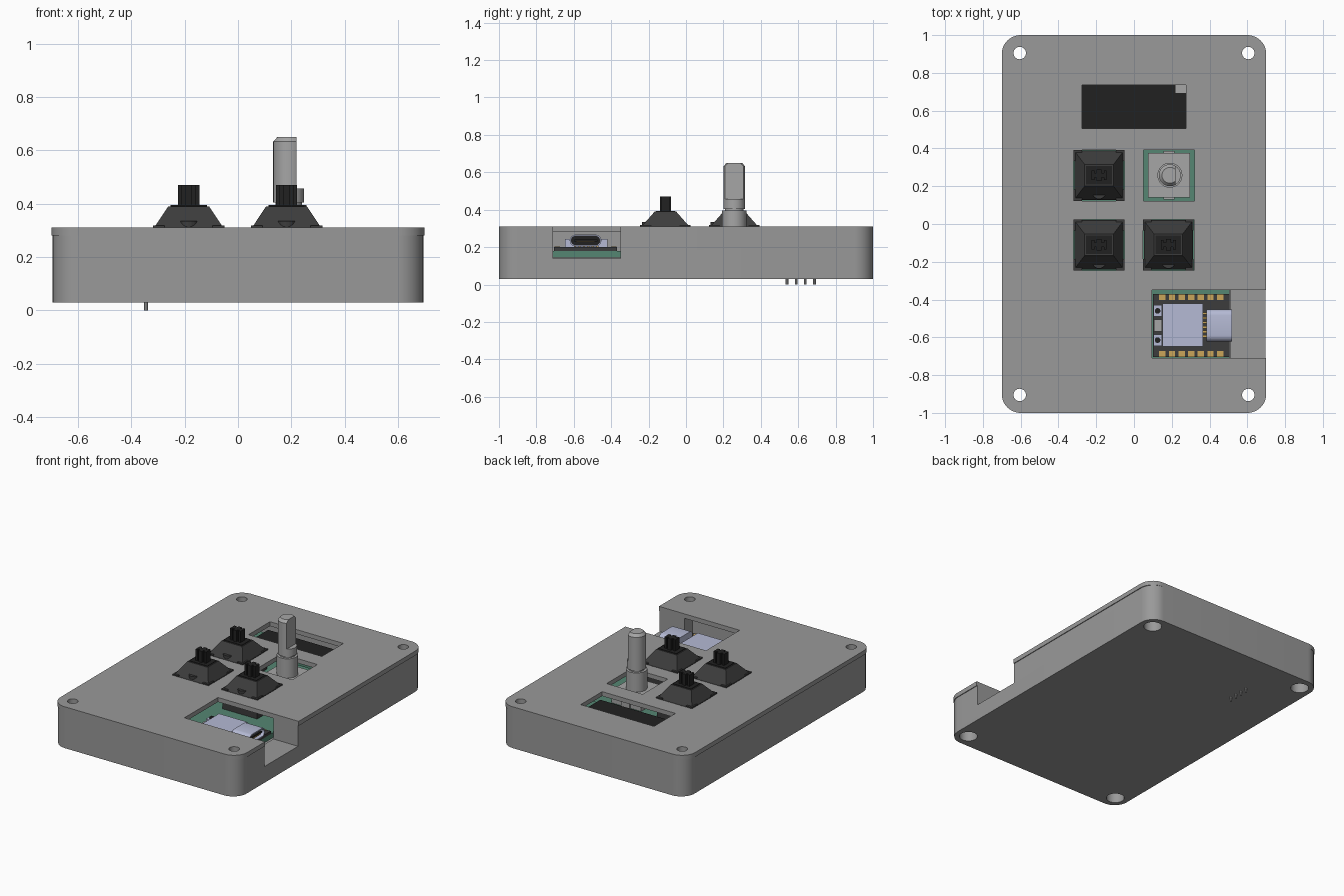
import bpy, bmesh, math
from mathutils import Matrix, Vector

if "Cube" in bpy.data.objects:
    bpy.data.objects.remove(bpy.data.objects["Cube"])


def mat(name, rgb):
    m = bpy.data.materials.new(name)
    m.diffuse_color = (*rgb, 1)
    m.use_nodes = True
    m.node_tree.nodes["Principled BSDF"].inputs["Base Color"].default_value = m.diffuse_color
    return m


GREY = mat("case grey", (0.32, 0.32, 0.32))
METAL = mat("metal grey", (0.38, 0.38, 0.38))
DARK = mat("switch charcoal", (0.045, 0.045, 0.045))
BLACK = mat("black", (0.015, 0.015, 0.015))
GREEN = mat("board green", (0.09, 0.24, 0.17))
PALE = mat("pale shield", (0.46, 0.49, 0.66))
GOLD = mat("gold", (0.60, 0.38, 0.10))


def finish(bm, name, m, smooth=False):
    bmesh.ops.recalc_face_normals(bm, faces=bm.faces[:])
    me = bpy.data.meshes.new(name)
    bm.to_mesh(me)
    bm.free()
    me.materials.append(m)
    o = bpy.data.objects.new(name, me)
    bpy.context.collection.objects.link(o)
    if smooth:
        select(o)
        bpy.ops.object.shade_smooth_by_angle(angle=math.radians(35))
    return o


def select(o):
    bpy.ops.object.select_all(action='DESELECT')
    o.select_set(True)
    bpy.context.view_layer.objects.active = o


def add_box(bm, x0, x1, y0, y1, z0, z1):
    mx = Matrix.Translation(((x0 + x1) / 2, (y0 + y1) / 2, (z0 + z1) / 2))
    bmesh.ops.create_cube(bm, size=1, matrix=mx @ Matrix.Diagonal((x1 - x0, y1 - y0, z1 - z0, 1)))


def add_cyl(bm, x, y, z0, z1, r, r2=None, n=32):
    bmesh.ops.create_cone(bm, cap_ends=True, segments=n, radius1=r, radius2=r if r2 is None else r2,
                          depth=z1 - z0, matrix=Matrix.Translation((x, y, (z0 + z1) / 2)))


def add_loft(bm, x, y, sections):
    """Stack of centred rectangles: (half x, half y, z)."""
    rings = [[bm.verts.new((x + sx * hx, y + sy * hy, z)) for sx, sy in ((-1, -1), (1, -1), (1, 1), (-1, 1))]
             for hx, hy, z in sections]
    bm.faces.new(rings[0])
    bm.faces.new(rings[-1])
    for a, b in zip(rings, rings[1:]):
        for i in range(4):
            bm.faces.new((a[i], a[(i + 1) % 4], b[(i + 1) % 4], b[i]))


def boxes(name, m, *dims):
    bm = bmesh.new()
    for d in dims:
        add_box(bm, *d)
    return finish(bm, name, m)


def rounded_slab(name, hx, hy, r, z0, z1, m):
    bm = bmesh.new()
    vs = []
    for k, (sx, sy) in enumerate(((1, 1), (-1, 1), (-1, -1), (1, -1))):
        for i in range(13):
            a = math.pi / 2 * (k + i / 12)
            vs.append(bm.verts.new((sx * (hx - r) + r * math.cos(a), sy * (hy - r) + r * math.sin(a), z0)))
    f = bm.faces.new(vs)
    top = bmesh.ops.extrude_face_region(bm, geom=[f])['geom']
    bmesh.ops.translate(bm, vec=Vector((0, 0, z1 - z0)), verts=[v for v in top if isinstance(v, bmesh.types.BMVert)])
    return finish(bm, name, m)


def cut(o, build):
    bm = bmesh.new()
    build(bm)
    c = finish(bm, "cutter", GREY)
    mod = o.modifiers.new("cut", 'BOOLEAN')
    mod.operation, mod.object, mod.solver = 'DIFFERENCE', c, 'EXACT'
    select(o)
    bpy.ops.object.modifier_apply(modifier=mod.name)
    bpy.data.objects.remove(c)


KEYS = [(-0.185, -0.11), (0.182, -0.11), (-0.185, 0.258)]
KNOB = (0.185, 0.258)
HOLES = [(sx * 0.605, sy * 0.905) for sx in (-1, 1) for sy in (-1, 1)]

# Lower tray: hollow, with a port notch in the right wall and counterbored screw holes
tray = rounded_slab("case_tray", 0.695, 1.0, 0.1, 0.03, 0.28, GREY)
cut(tray, lambda bm: add_box(bm, -0.51, 0.51, -0.8, 0.82, 0.06, 0.4))
cut(tray, lambda bm: add_box(bm, 0.4, 0.8, -0.71, -0.35, 0.14, 0.4))
cut(tray, lambda bm: [add_cyl(bm, x, y, 0, 0.4, 0.033) for x, y in HOLES])
cut(tray, lambda bm: [add_cyl(bm, x, y, 0, 0.1, 0.057) for x, y in HOLES])

# Top plate with openings
plate = rounded_slab("top_plate", 0.70, 1.0, 0.1, 0.28, 0.31, GREY)


def openings(bm):
    for x, y in KEYS + [KNOB]:
        add_box(bm, x - 0.135, x + 0.135, y - 0.135, y + 0.135, 0.2, 0.4)
    add_box(bm, -0.275, 0.275, 0.505, 0.735, 0.2, 0.4)
    add_box(bm, 0.095, 0.8, -0.71, -0.35, 0.2, 0.4)
    for x, y in HOLES:
        add_cyl(bm, x, y, 0.2, 0.4, 0.033)


cut(plate, openings)
for o in (tray, plate):
    select(o)
    bpy.ops.object.shade_smooth_by_angle(angle=math.radians(30))

# Main circuit board
boxes("main_board", GREEN, (-0.42, 0.505, -0.74, 0.78, 0.145, 0.18))

# Key switches: housing, corner clips, stem
for i, (x, y) in enumerate(KEYS):
    bm = bmesh.new()
    add_loft(bm, x, y, [(0.13, 0.13, 0.18), (0.13, 0.13, 0.30), (0.128, 0.126, 0.312),
                        (0.083, 0.066, 0.38), (0.076, 0.058, 0.39)])
    for sx in (-1, 1):
        for sy in (-1, 1):
            cx, cy = x + sx * 0.112, y + sy * 0.105
            add_box(bm, cx - 0.022, cx + 0.022, cy - 0.03, cy + 0.03, 0.26, 0.318)
    add_cyl(bm, x, y - 0.09, 0.3, 0.335, 0.036, n=20)
    finish(bm, f"switch_housing_{i}", DARK)
    boxes(f"switch_stem_{i}", BLACK,
          (x - 0.068, x + 0.068, y - 0.05, y + 0.05, 0.37, 0.394),
          (x - 0.04, x + 0.04, y - 0.0125, y + 0.0125, 0.39, 0.47),
          (x - 0.013, x + 0.013, y - 0.03, y + 0.03, 0.39, 0.47),
          (x - 0.04, x - 0.025, y - 0.024, y + 0.024, 0.39, 0.47),
          (x + 0.025, x + 0.04, y - 0.024, y + 0.024, 0.39, 0.47))

# Rotary encoder: body, side tabs, bushing and D-shaped shaft
x, y = KNOB
boxes("encoder_body", METAL, (x - 0.112, x + 0.112, y - 0.117, y + 0.117, 0.18, 0.265),
      (x - 0.03, x + 0.03, y - 0.128, y + 0.128, 0.18, 0.255))
x += 0.005
bm = bmesh.new()
add_cyl(bm, x, y, 0.26, 0.395, 0.066)
add_cyl(bm, x, y, 0.39, 0.41, 0.05)
finish(bm, "encoder_bushing", METAL, True)
bm = bmesh.new()
add_cyl(bm, x, y, 0.405, 0.632, 0.058)
add_cyl(bm, x, y, 0.632, 0.65, 0.058, 0.042)
bmesh.ops.remove_doubles(bm, verts=bm.verts[:], dist=1e-4)
inner = [f for f in bm.faces if len(f.verts) > 4 and abs(f.calc_center_median().z - 0.632) < 1e-3]
bmesh.ops.delete(bm, geom=inner, context='FACES_ONLY')
shaft = finish(bm, "encoder_shaft", METAL)
cut(shaft, lambda bm: add_box(bm, x + 0.029, x + 0.1, y - 0.1, y + 0.1, 0.457, 0.7))
select(shaft)
bpy.ops.object.shade_smooth_by_angle(angle=math.radians(30))

# Display module with glass, connector corner and header pins
boxes("display_board", GREEN, (-0.38, 0.35, 0.5, 0.735, 0.205, 0.225))
boxes("display_glass", BLACK, (-0.29, 0.29, 0.503, 0.737, 0.225, 0.25))
boxes("display_corner", METAL, (0.22, 0.275, 0.693, 0.735, 0.25, 0.253))
bm = bmesh.new()
for k in range(4):
    add_cyl(bm, -0.345, 0.54 + 0.049 * k, 0.0, 0.24, 0.007, n=8)
finish(bm, "header_pins", METAL)

# Controller board with pads, shield, buttons
boxes("controller_board", DARK, (0.1, 0.505, -0.705, -0.37, 0.18, 0.2))
bm = bmesh.new()
for k in range(7):
    px = 0.15 + 0.051 * k
    for py, s in ((-0.372, -1), (-0.703, 1)):
        add_box(bm, px - 0.017, px + 0.017, min(py, py + s * 0.03), max(py, py + s * 0.03), 0.195, 0.203)
for k in range(6):
    add_box(bm, 0.365, 0.385, -0.6 + 0.024 * k, -0.588 + 0.024 * k, 0.195, 0.21)
finish(bm, "gold_pads", GOLD)
boxes("shield_can", PALE, (0.152, 0.365, -0.648, -0.42, 0.2, 0.243))
boxes("button_bases", PALE, (0.102, 0.147, -0.49, -0.43, 0.2, 0.22), (0.102, 0.147, -0.645, -0.585, 0.2, 0.22))
bm = bmesh.new()
for by in (-0.46, -0.615):
    add_cyl(bm, 0.125, by, 0.215, 0.227, 0.015, n=16)
finish(bm, "button_caps", BLACK)
boxes("controller_chip", METAL, (0.105, 0.147, -0.57, -0.505, 0.2, 0.212))

# Port shell: open rounded tube along x, with dark lining and gold tongue
bm = bmesh.new()
loops = []
for px, inset in ((0.385, 0), (0.52, 0), (0.52, 0.008), (0.43, 0.008)):
    ring = []
    for s, a0 in ((1, -90), (-1, 90)):
        for i in range(9):
            a = math.radians(a0 + i * 22.5)
            r = 0.032 - inset
            ring.append(bm.verts.new((px, -0.537 + s * 0.053 + r * math.cos(a), 0.235 + r * math.sin(a))))
    loops.append(ring)
n = len(loops[0])
for a, b in zip(loops, loops[1:]):
    for i in range(n):
        bm.faces.new((a[i], a[(i + 1) % n], b[(i + 1) % n], b[i]))
bm.faces.new(loops[0])
back = bm.faces.new(loops[-1])
port = finish(bm, "port_shell", PALE, True)
port.data.materials.append(BLACK)
for f in port.data.polygons:
    if f.center.x > 0.42 and max(port.data.vertices[v].co.z for v in f.vertices) < 0.26 \
            and all(abs(port.data.vertices[v].co.x - 0.43) < 1e-4 for v in f.vertices):
        f.material_index = 1
boxes("port_tongue", BLACK, (0.42, 0.51, -0.6, -0.474, 0.23, 0.24))
boxes("port_contacts", GOLD, (0.44, 0.512, -0.585, -0.489, 0.226, 0.231))
